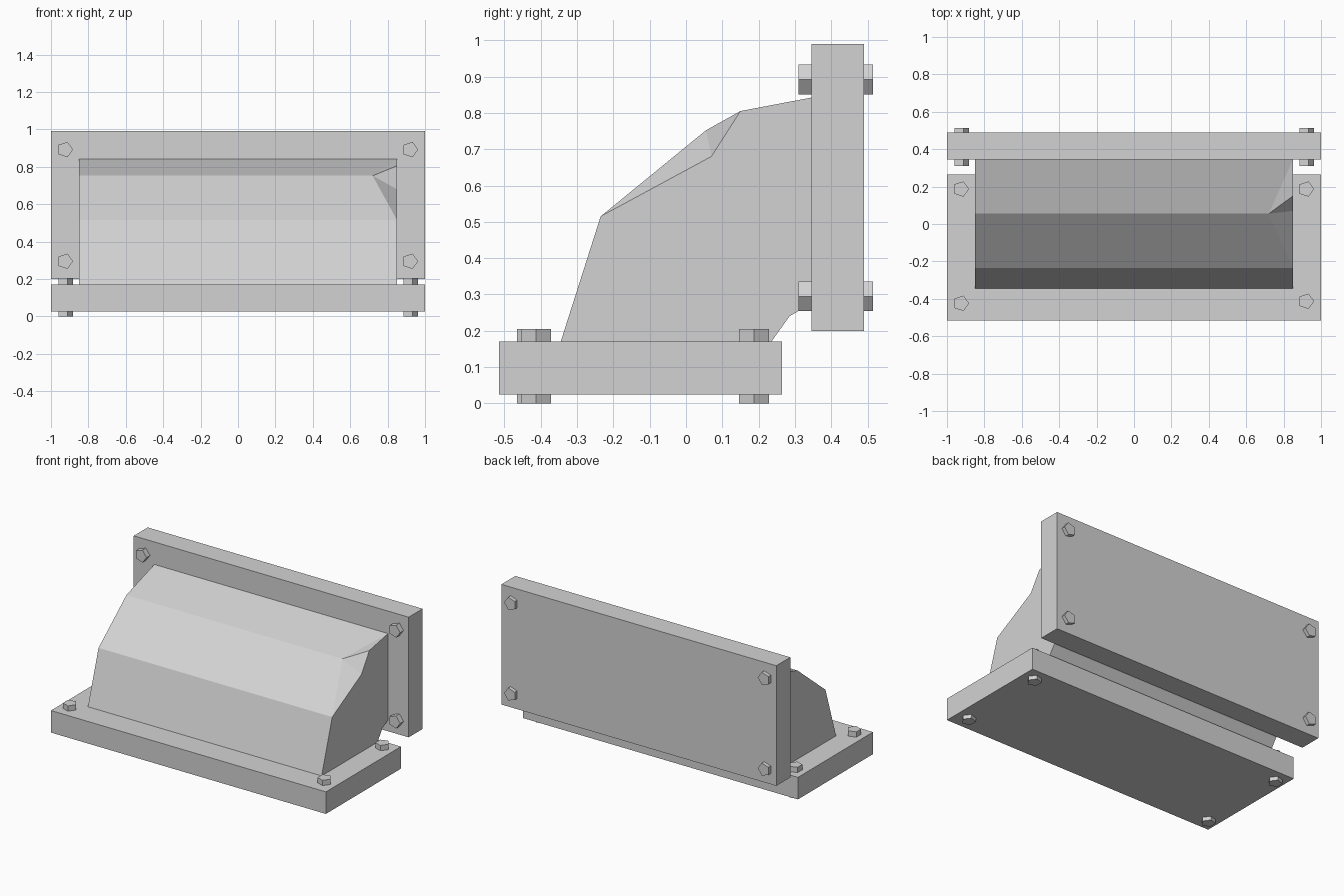
import bpy
import bmesh
from math import radians
from mathutils import Matrix, Vector

cube = bpy.data.objects.get("Cube")
if cube:
    bpy.data.objects.remove(cube, do_unlink=True)

# Single grey metal
metal = bpy.data.materials.new("light_grey_metal")
metal.use_nodes = True
GREY = (0.65, 0.65, 0.65, 1)
metal.diffuse_color = GREY
metal.node_tree.nodes["Principled BSDF"].inputs["Base Color"].default_value = GREY


def finish(name, bm):
    bmesh.ops.recalc_face_normals(bm, faces=bm.faces)
    mesh = bpy.data.meshes.new(name)
    bm.to_mesh(mesh)
    bm.free()
    mesh.materials.append(metal)
    obj = bpy.data.objects.new(name, mesh)
    bpy.context.collection.objects.link(obj)
    return obj


def box(name, low, high):
    low, high = Vector(low), Vector(high)
    bm = bmesh.new()
    bmesh.ops.create_cube(bm, size=1)
    bmesh.ops.scale(bm, vec=high - low, verts=bm.verts)
    bmesh.ops.translate(bm, vec=(low + high) / 2, verts=bm.verts)
    return finish(name, bm)


def bolt(name, centre, length, upright):
    # Five-sided pin with one corner pointing to +x
    bm = bmesh.new()
    bmesh.ops.create_cone(bm, cap_ends=True, segments=5,
                          radius1=0.043, radius2=0.043, depth=length)
    corner = max((v.co for v in bm.verts), key=lambda c: c.y)
    turn = Vector((corner.x, corner.y)).angle_signed(Vector((1, 0)))
    spin = Matrix.Rotation(-turn, 4, 'Z')
    tilt = Matrix.Identity(4) if upright else Matrix.Rotation(radians(90), 4, 'X')
    bmesh.ops.transform(bm, matrix=Matrix.Translation(centre) @ tilt @ spin, verts=bm.verts)
    return finish(name, bm)


# Floor and wall flanges
box("base_plate", (-1, -0.515, 0.025), (1, 0.265, 0.17))
box("back_plate", (-1, 0.345, 0.2), (1, 0.49, 0.99))

# Duct body: bent profile, with one dented top corner on the left end
lower = [(0.345, 0.275), (0.285, 0.24), (0.235, 0.17), (-0.345, 0.17), (-0.235, 0.515)]
ridge, rear = (0.055, 0.752), (0.345, 0.842)
dent = [(0.07, 0.68), (0.15, 0.805)]
bm = bmesh.new()
right = [bm.verts.new((-0.85, y, z)) for y, z in lower + [ridge, rear]]
left = [bm.verts.new((0.85, y, z)) for y, z in lower + dent + [rear]]
inner = bm.verts.new((0.72, *ridge))
bm.faces.new(right)
bm.faces.new(left)
for i in range(len(lower) - 1):
    bm.faces.new((right[i], right[i + 1], left[i + 1], left[i]))
knee, front_dent, top_dent, top_left = left[4:]
bm.faces.new((right[4], right[5], inner, knee))
bm.faces.new((right[5], right[6], top_left, inner))
bm.faces.new((inner, top_left, top_dent))
bm.faces.new((inner, top_dent, front_dent))
bm.faces.new((inner, front_dent, knee))
bm.faces.new((right[6], right[0], left[0], top_left))
finish("duct_body", bm)

# Bolts in the four corners of each flange
for side, x, front_y in (("left", 0.92, -0.413), ("right", -0.925, -0.424)):
    bolt(f"base_front_bolt_{side}", (x, front_y, 0.1025), 0.205, True)
    bolt(f"base_rear_bolt_{side}", (x, 0.187, 0.1025), 0.205, True)
    bolt(f"wall_upper_bolt_{side}", (x, 0.412, 0.892), 0.205, False)
    bolt(f"wall_lower_bolt_{side}", (x, 0.412, 0.295), 0.205, False)
